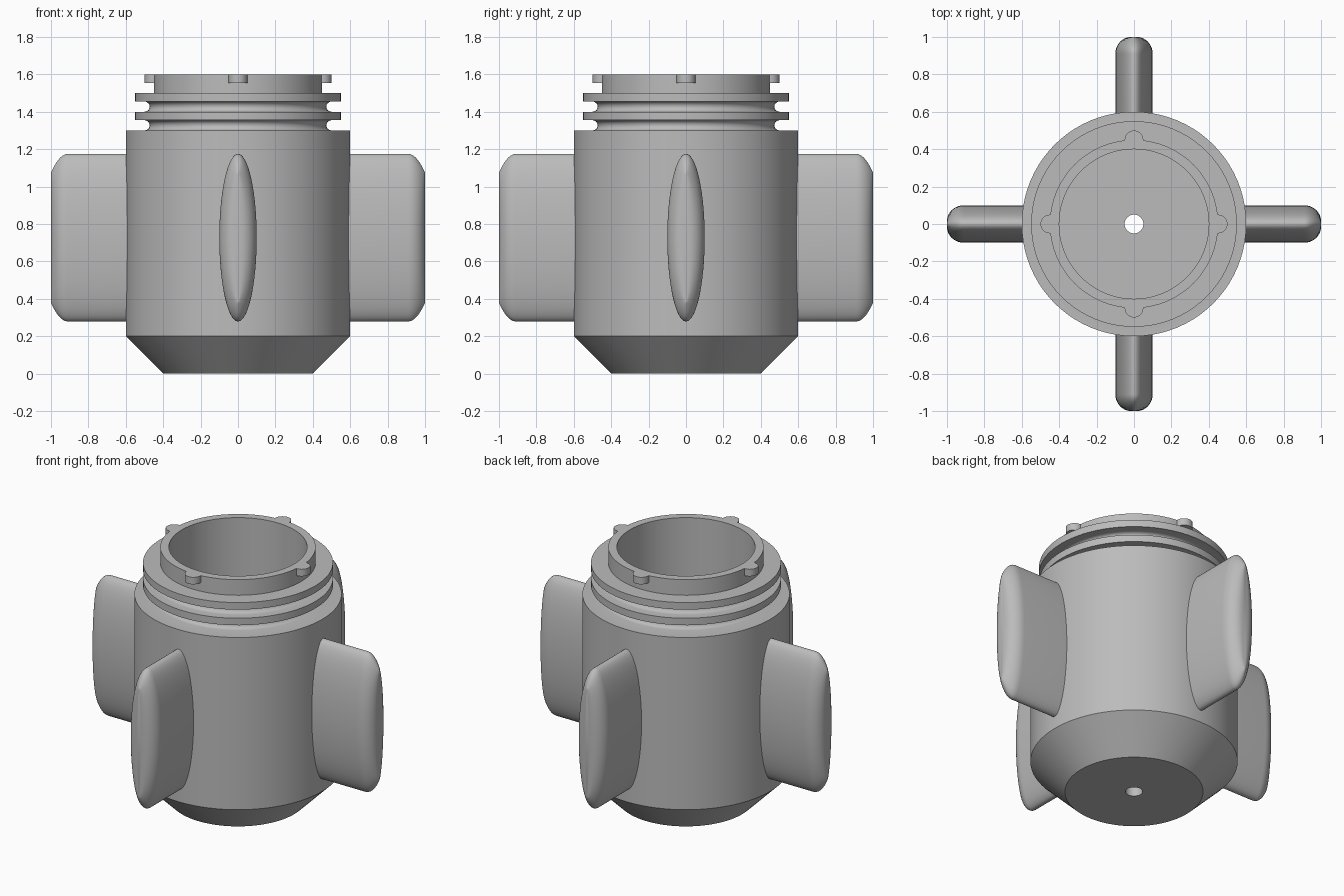
import bpy, bmesh
from math import sin, cos, pi, radians
from mathutils import Matrix

cube = bpy.data.objects.get("Cube")
if cube:
    bpy.data.objects.remove(cube, do_unlink=True)

# Single grey finish
grey = bpy.data.materials.new("plain grey")
grey.use_nodes = True
colour = (0.5, 0.5, 0.5, 1)
grey.diffuse_color = colour
grey.node_tree.nodes["Principled BSDF"].inputs["Base Color"].default_value = colour


def finish(bm, name):
    bmesh.ops.recalc_face_normals(bm, faces=bm.faces)
    mesh = bpy.data.meshes.new(name)
    bm.to_mesh(mesh)
    bm.free()
    mesh.materials.append(grey)
    obj = bpy.data.objects.new(name, mesh)
    bpy.context.collection.objects.link(obj)
    bpy.ops.object.select_all(action='DESELECT')
    obj.select_set(True)
    bpy.context.view_layer.objects.active = obj
    bpy.ops.object.shade_smooth_by_angle(angle=radians(30))
    return obj


def bridge(bm, rings, closed=False):
    pairs = list(zip(rings, rings[1:]))
    if closed:
        pairs.append((rings[-1], rings[0]))
    for a, b in pairs:
        n = len(a)
        for i in range(n):
            j = (i + 1) % n
            bm.faces.new((a[i], a[j], b[j], b[i]))


def lathe(name, profile, sides=80):
    bm = bmesh.new()
    rings = [[bm.verts.new((r * cos(2 * pi * i / sides), r * sin(2 * pi * i / sides), z))
              for i in range(sides)] for r, z in profile]
    bridge(bm, rings, closed=True)
    return finish(bm, name)


def groove(z0, z1, steps=8):
    """Rounded groove: flat sides ending in a half circle."""
    mid, rad = (z0 + z1) / 2, (z1 - z0) / 2
    return [(0.5 - rad * sin(pi * k / steps), mid - rad * cos(pi * k / steps))
            for k in range(steps + 1)]


# Hollow body with chamfered base, two seal flanges and a collar
outer = [(0.05, 0), (0.4, 0), (0.6, 0.2), (0.6, 1.3)]
outer += groove(1.3, 1.355) + [(0.55, 1.355), (0.55, 1.4)]
outer += groove(1.4, 1.455) + [(0.55, 1.455), (0.55, 1.5)]
collar = [(0.45, 1.5), (0.45, 1.6), (0.4, 1.6)]
cavity = [(0.4, 0.2), (0.05, 0.2)]
lathe("body", outer + collar + cavity)


# Fin: elliptical section pushed outwards, with a rounded outer end
def fin(name, angle, sides=64, steps=10):
    sections = [(0.5, 0.1, 0.448)]
    for k in range(steps + 1):
        a = pi / 2 * k / steps
        sections.append((0.91 + 0.09 * sin(a),
                         0.1 - 0.085 * (1 - cos(a)),
                         0.448 - 0.1 * sin(a) ** 2))
    bm = bmesh.new()
    rings = [[bm.verts.new((x, w * cos(2 * pi * i / sides), 0.727 + h * sin(2 * pi * i / sides)))
              for i in range(sides)] for x, w, h in sections]
    bridge(bm, rings)
    bm.faces.new(rings[0])
    bm.faces.new(rings[-1])
    bm.transform(Matrix.Rotation(angle, 4, 'Z'))
    return finish(bm, name)


# Locking lug: short round peg on the collar rim
def lug(name, angle):
    bm = bmesh.new()
    place = Matrix.Rotation(angle, 4, 'Z') @ Matrix.Translation((0.45, 0, 1.5775))
    bmesh.ops.create_cone(bm, cap_ends=True, segments=32, radius1=0.05, radius2=0.05,
                          depth=0.045, matrix=place)
    # Keep the peg out of the bore
    for v in bm.verts:
        r = v.co.xy.length
        if r < 0.41:
            v.co.x *= 0.41 / r
            v.co.y *= 0.41 / r
    return finish(bm, name)


for n, side in enumerate(("left", "back", "right", "front")):
    fin(side + "_fin", n * pi / 2)
    lug(side + "_lug", n * pi / 2)
